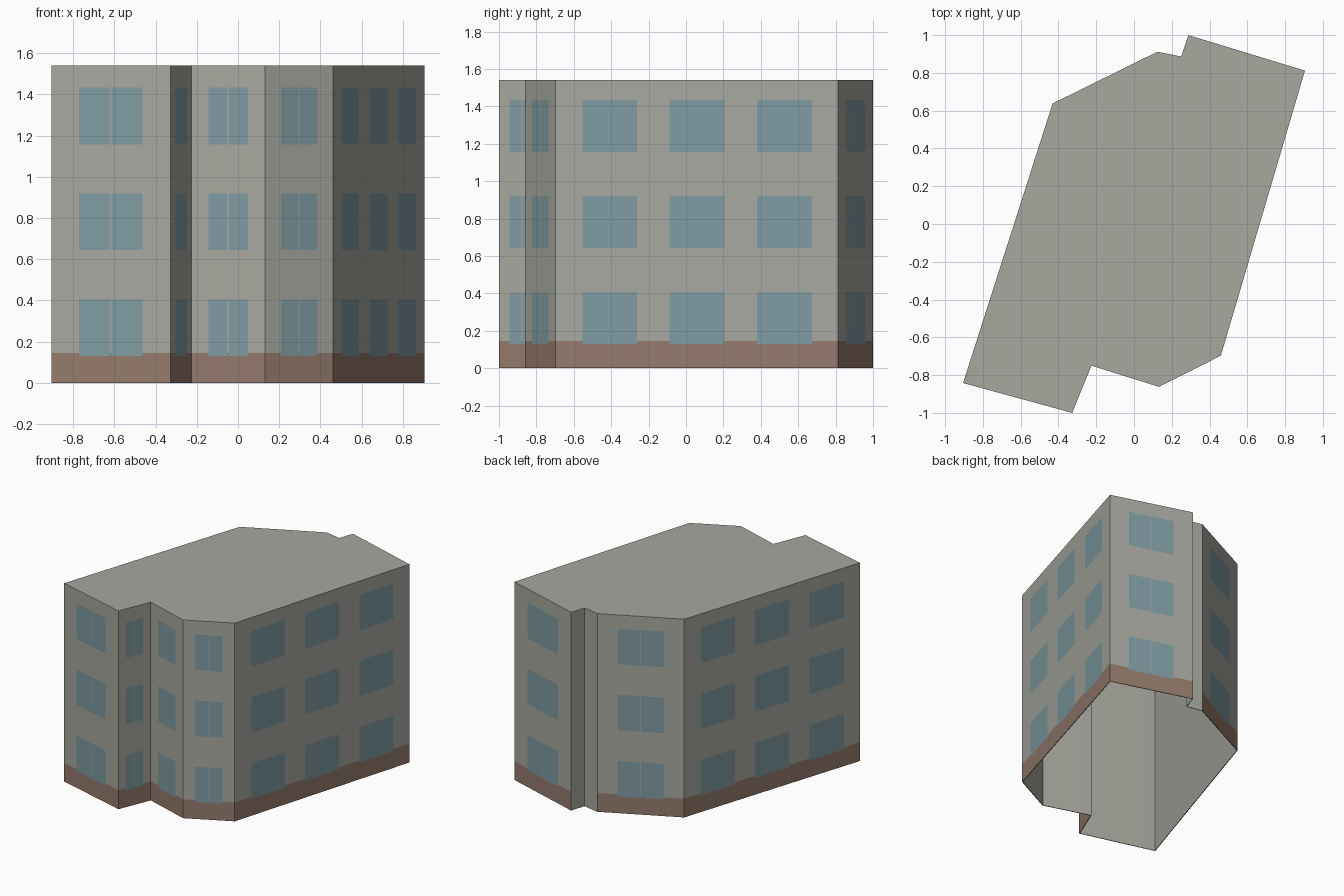
import bpy, bmesh
from mathutils import Vector

cube = bpy.data.objects.get("Cube")
if cube:
    bpy.data.objects.remove(cube, do_unlink=True)


def make_material(name, color):
    mat = bpy.data.materials.new(name)
    mat.use_nodes = True
    mat.diffuse_color = (*color, 1)
    mat.node_tree.nodes["Principled BSDF"].inputs["Base Color"].default_value = (*color, 1)
    return mat


GLASS, BASE, WALL = range(3)
materials = [make_material("window_glass", (0.212, 0.328, 0.366)),
             make_material("brown_plinth", (0.301, 0.195, 0.150)),
             make_material("grey_render", (0.392, 0.392, 0.352))]

HEIGHT, PLINTH, MULLION = 1.54, 0.146, 0.006
FLOORS = [(0.13, 0.405), (0.644, 0.92), (1.157, 1.433)]   # window sill and head

# Window spans along a wall, as fractions of its length
PAIR = [(0.23, 0.765)]
TRIPLE = [(0.096, 0.288), (0.404, 0.598), (0.714, 0.909)]

# Footprint corners, anticlockwise, each with the windows of the wall that follows
PLAN = [((-0.905, -0.842), PAIR), ((-0.327, -1.0), PAIR), ((-0.225, -0.75), PAIR),
        ((0.132, -0.862), PAIR), ((0.46, -0.697), TRIPLE), ((0.905, 0.812), PAIR),
        ((0.288, 1.0), None), ((0.25, 0.887), None), ((0.124, 0.912), PAIR),
        ((-0.431, 0.638), TRIPLE)]


def panes(spans, length):
    """Split a paired window into two panes with a thin mullion between."""
    if spans is not PAIR:
        return spans or []
    start, end = spans[0]
    mid, half = (start + end) / 2, MULLION / 2 / length
    return [(start, mid - half), (mid + half, end)]


def inside(value, spans):
    return any(a < value < b for a, b in spans)


bm = bmesh.new()
levels = sorted({0, PLINTH, HEIGHT, *(z for floor in FLOORS for z in floor)})
roof_loop = []

# Outer walls: a grid of flush faces coloured by height and window position
for i, (corner, spans) in enumerate(PLAN):
    start, end = Vector(corner), Vector(PLAN[(i + 1) % len(PLAN)][0])
    glass = panes(spans, (end - start).length)
    cuts = sorted({0, 1, *(u for pane in glass for u in pane)})
    points = [start.lerp(end, u) for u in cuts]
    roof_loop += points[:-1]
    for u0, u1, p, q in zip(cuts, cuts[1:], points, points[1:]):
        for z0, z1 in zip(levels, levels[1:]):
            face = bm.faces.new([bm.verts.new((*c, z)) for c, z in
                                 ((p, z0), (q, z0), (q, z1), (p, z1))])
            mid_z = (z0 + z1) / 2
            if inside((u0 + u1) / 2, glass) and inside(mid_z, FLOORS):
                face.material_index = GLASS
            elif spans and mid_z < PLINTH:
                face.material_index = BASE
            else:
                face.material_index = WALL

# Flat roof
roof = bm.faces.new([bm.verts.new((*p, HEIGHT)) for p in roof_loop])
roof.material_index = WALL
bmesh.ops.remove_doubles(bm, verts=bm.verts, dist=0.0005)

mesh = bpy.data.meshes.new("building_shell")
bm.to_mesh(mesh)
bm.free()
for mat in materials:
    mesh.materials.append(mat)
building = bpy.data.objects.new("building_shell", mesh)
bpy.context.collection.objects.link(building)

# Thin plain grey lining, open at the bottom
lining = building.modifiers.new("lining", "SOLIDIFY")
lining.thickness = 0.005
lining.offset = -1
lining.material_offset = WALL
